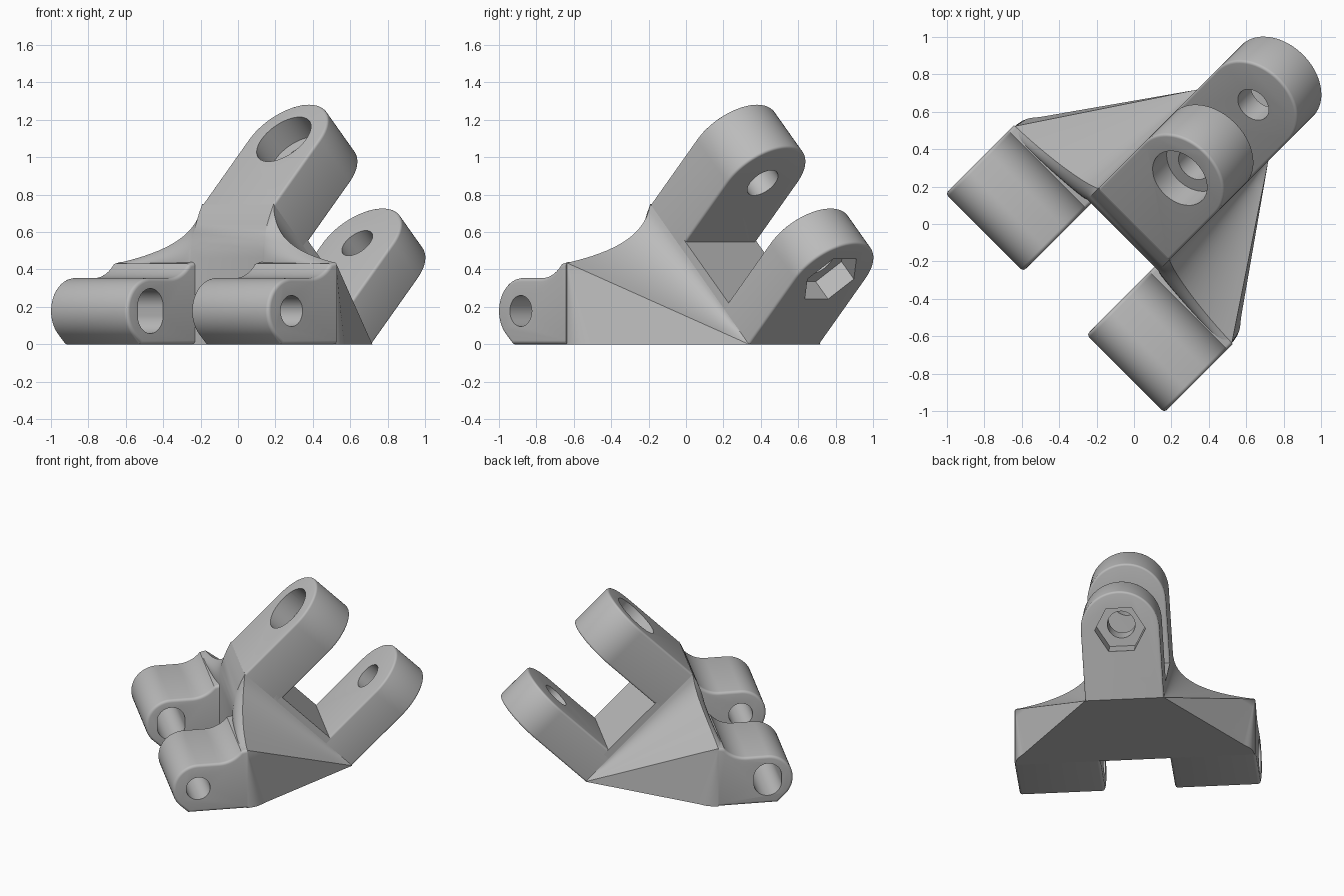
import bpy
import bmesh
from math import sin, cos, pi, radians, sqrt
from mathutils import Vector
from mathutils.geometry import interpolate_bezier

if "Cube" in bpy.data.objects:
    bpy.data.objects.remove(bpy.data.objects["Cube"])

grey = bpy.data.materials.new("plain grey")
grey.use_nodes = True
colour = (0.5, 0.5, 0.5, 1)
grey.diffuse_color = colour
grey.node_tree.nodes["Principled BSDF"].inputs["Base Color"].default_value = colour

R2 = sqrt(2)


def world(u, v, z):
    """u runs along the bracket, v across it; the bracket sits diagonally."""
    return Vector(((u + v) / R2, (u - v) / R2, z))


def fork(h, b, v):
    """h runs along the fork pin, b along the arms."""
    return world((h + b) / R2, v, (b - h) / R2)


def hinge(v, u, z):
    return world(u, v, z)


def arc(cx, cy, r, start, end, n=32):
    return [(cx + r * cos(radians(start + (end - start) * i / n)),
             cy + r * sin(radians(start + (end - start) * i / n))) for i in range(n + 1)]


def circle(cx, cy, r, n=48):
    return arc(cx, cy, r, 0, 360, n)[:-1]


def finish(bm, name):
    bmesh.ops.recalc_face_normals(bm, faces=bm.faces)
    mesh = bpy.data.meshes.new(name)
    bm.to_mesh(mesh)
    bm.free()
    mesh.materials.append(grey)
    ob = bpy.data.objects.new(name, mesh)
    bpy.context.collection.objects.link(ob)
    return ob


def extrude(name, profile, lo, hi, place, bevel=0, keep_sharp=lambda p: False):
    """Extrude a 2D profile from lo to hi, rounding the rims of both ends."""
    bm = bmesh.new()
    ends = [[bm.verts.new(place(h, *p)) for p in profile] for h in (lo, hi)]
    n = len(profile)
    for ring in ends:
        bm.faces.new(ring)
    rims = []
    for i in range(n):
        j = (i + 1) % n
        bm.faces.new((ends[0][i], ends[0][j], ends[1][j], ends[1][i]))
        if not (keep_sharp(profile[i]) and keep_sharp(profile[j])):
            rims += [bm.edges.get((ring[i], ring[j])) for ring in ends]
    bmesh.ops.recalc_face_normals(bm, faces=bm.faces)
    if bevel:
        bmesh.ops.bevel(bm, geom=rims, offset=bevel, segments=4, profile=0.5,
                        affect='EDGES', clamp_overlap=True)
    return finish(bm, name)


def activate(ob):
    bpy.ops.object.select_all(action='DESELECT')
    ob.select_set(True)
    bpy.context.view_layer.objects.active = ob


def cut(ob, *cutters):
    for c in cutters:
        c.hide_render = True
        mod = ob.modifiers.new("cut", 'BOOLEAN')
        mod.operation = 'DIFFERENCE'
        mod.solver = 'EXACT'
        mod.object = c
        activate(ob)
        bpy.ops.object.modifier_apply(modifier=mod.name)
        bpy.data.objects.remove(c)


def smooth(ob):
    activate(ob)
    bpy.ops.object.shade_smooth_by_angle(angle=radians(30))


# Flared body: the foot line sweeps to the fork heel, then the crest climbs to the fork
STEPS, ROWS = 16, 6
PIN, WIDTH, FOOT = 1.02, 0.27, 0.527
heel = Vector((FOOT * R2, WIDTH, 0))
crest = interpolate_bezier(Vector((-0.08, 0.82, 0.435)), Vector((-0.07, 0.5, 0.49)),
                           Vector((-0.02, 0.29, 0.57)), Vector((0, WIDTH, 0.75)), STEPS)
foot = interpolate_bezier(Vector((-0.08, 0.82, 0)), Vector((0, 0.815, 0)),
                          Vector((0.02, 0.78, 0)), Vector((0.06, 0.752, 0)), STEPS)
pairs = [(crest[0], low, 0) for low in foot]
pairs += [(top, heel, i / (STEPS - 1)) for i, top in enumerate(crest)]


def section(top, low, t, side):
    base = Vector((-0.085, top.y, 0))
    lip = Vector((-0.125 + 0.04 * t, top.y, 0.415 + 0.045 * t))
    bulge = lip + Vector((0, 0, 0.45 * (top.z - lip.z)))
    ring = [base]
    for i in range(ROWS):
        k = i / ROWS
        ring.append(lip.lerp(bulge, k).lerp(bulge.lerp(top, k), k))
    ring += [top.lerp(low, i / ROWS) for i in range(ROWS + 1)]
    return [world(p.x, p.y * side, p.z) for p in ring]


sections = [section(*p, 1) for p in pairs] + [section(*p, -1) for p in reversed(pairs)]
bm = bmesh.new()
rings = [[bm.verts.new(p) for p in s] for s in sections]
for a, b in zip(rings, rings[1:]):
    for i in range(len(a)):
        j = (i + 1) % len(a)
        bm.faces.new((a[i], a[j], b[j], b[i]))
bm.faces.new(rings[0])
bm.faces.new(rings[-1])
bmesh.ops.remove_doubles(bm, verts=bm.verts, dist=0.0002)
smooth(finish(bm, "flared_body"))

# Fork: floor block and two round-ended arms
floor = [(0.45, -WIDTH), (0.575, -WIDTH), (0.575, WIDTH), (0.45, WIDTH)]
extrude("fork_floor", floor, -0.25, 0.3, fork)

arm = [(FOOT, -WIDTH)] + arc(PIN, 0, WIDTH, -90, 90, 40) + [(FOOT, WIDTH)]


def at_foot(p):
    return p[0] < FOOT + 0.01


def bore():
    return extrude("bore", circle(PIN, 0, 0.095), -0.8, 0.8, fork)


upper = extrude("upper_fork_arm", arm, -0.53, -0.2, fork, 0.015, at_foot)
cut(upper, bore(), extrude("bolt_head_seat", circle(PIN, 0, 0.168), -0.7, -0.38, fork))
smooth(upper)

lower = extrude("lower_fork_arm", arm, 0.255, FOOT, fork, 0.015, at_foot)
nut = [(PIN + 0.175 * sin(k * pi / 3), 0.175 * cos(k * pi / 3)) for k in range(6)]
cut(lower, bore(), extrude("nut_seat", nut, 0.395, 0.7, fork))
smooth(lower)

# Hinge barrels: rounded nose, flat bottom and a fillet rising to the body
CU, CZ, BACK = -0.422, 0.178, -0.08
barrel = [(BACK, 0), (-0.49, 0)] + arc(CU, CZ, 0.176, 225, 90)
barrel += arc(-0.28, 0.554, 0.2, 270, 322, 12) + [(BACK, 0.44)]
left_hole = circle(CU, CZ, 0.083)
right_hole = arc(CU, CZ + 0.024, 0.096, 0, 180) + arc(CU, CZ - 0.024, 0.096, 180, 360)
for name, side, hole in (("left", 1, left_hole), ("right", -1, right_hole)):
    ob = extrude(name + "_hinge_barrel", barrel, 0.24 * side, 0.827 * side, hinge,
                 0.02, lambda p: p[0] > BACK - 0.01)
    cut(ob, extrude("pin_hole", hole, 0.1 * side, side, hinge))
    smooth(ob)
